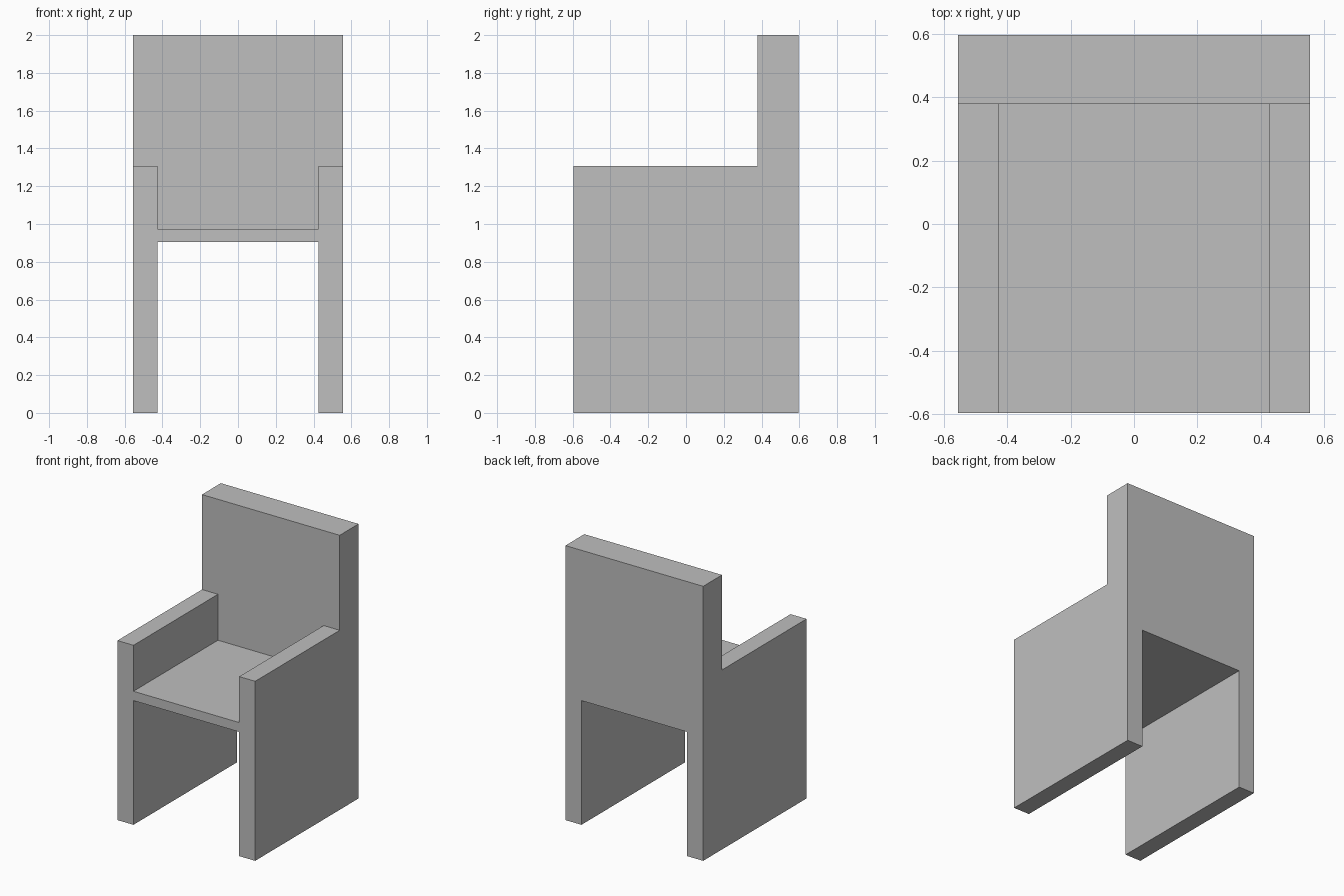
import bpy
import bmesh

cube = bpy.data.objects.get("Cube")
if cube:
    bpy.data.objects.remove(cube, do_unlink=True)

# Main dimensions
OUT, INN = 0.555, 0.426                    # outer and inner faces of the sides
FRONT, BACKREST, REAR = -0.595, 0.378, 0.595
UNDER, SEAT, ARM, TOP = 0.905, 0.973, 1.308, 2.0

# Outlines of the right half; mirrored to make whole cross-sections
arch = [(INN, UNDER), (INN, 0), (OUT, 0), (OUT, ARM)]
arm_step = [(OUT, ARM), (INN, ARM), (INN, SEAT)]
seat_section = arch + arm_step[1:]         # legs, seat and armrests
back_section = arch + [(OUT, TOP)]         # legs and tall backrest
backrest_face = [(OUT, TOP)] + arm_step    # backrest above seat and arms


def mirrored(half):
    return half + [(-x, z) for x, z in reversed(half)]


bm = bmesh.new()


def cap(half, y):
    return bm.faces.new([bm.verts.new((x, y, z)) for x, z in mirrored(half)])


def walls(points, y0, y1):
    """Sweep an open outline from y0 to y1."""
    for (xa, za), (xb, zb) in zip(points, points[1:]):
        bm.faces.new([bm.verts.new(p) for p in (
            (xa, y0, za), (xb, y0, zb), (xb, y1, zb), (xa, y1, za))])


def closed(half):
    points = mirrored(half)
    return points + points[:1]


# Seat and sides, then backrest, welded into one solid
cap(seat_section, FRONT)
walls(closed(seat_section), FRONT, BACKREST)
cap(backrest_face, BACKREST)
walls(closed(back_section), BACKREST, REAR)
cap(back_section, REAR)

bmesh.ops.remove_doubles(bm, verts=bm.verts, dist=0.0001)
bmesh.ops.recalc_face_normals(bm, faces=bm.faces)
bmesh.ops.dissolve_limit(bm, angle_limit=0.01, verts=bm.verts, edges=bm.edges)

mesh = bpy.data.meshes.new("armchair_body")
bm.to_mesh(mesh)
bm.free()

# Plain grey finish
grey = bpy.data.materials.new("plain_grey")
grey.use_nodes = True
grey.diffuse_color = (0.52, 0.52, 0.52, 1)
grey.node_tree.nodes["Principled BSDF"].inputs["Base Color"].default_value = grey.diffuse_color
mesh.materials.append(grey)

chair = bpy.data.objects.new("armchair_body", mesh)
bpy.context.scene.collection.objects.link(chair)
